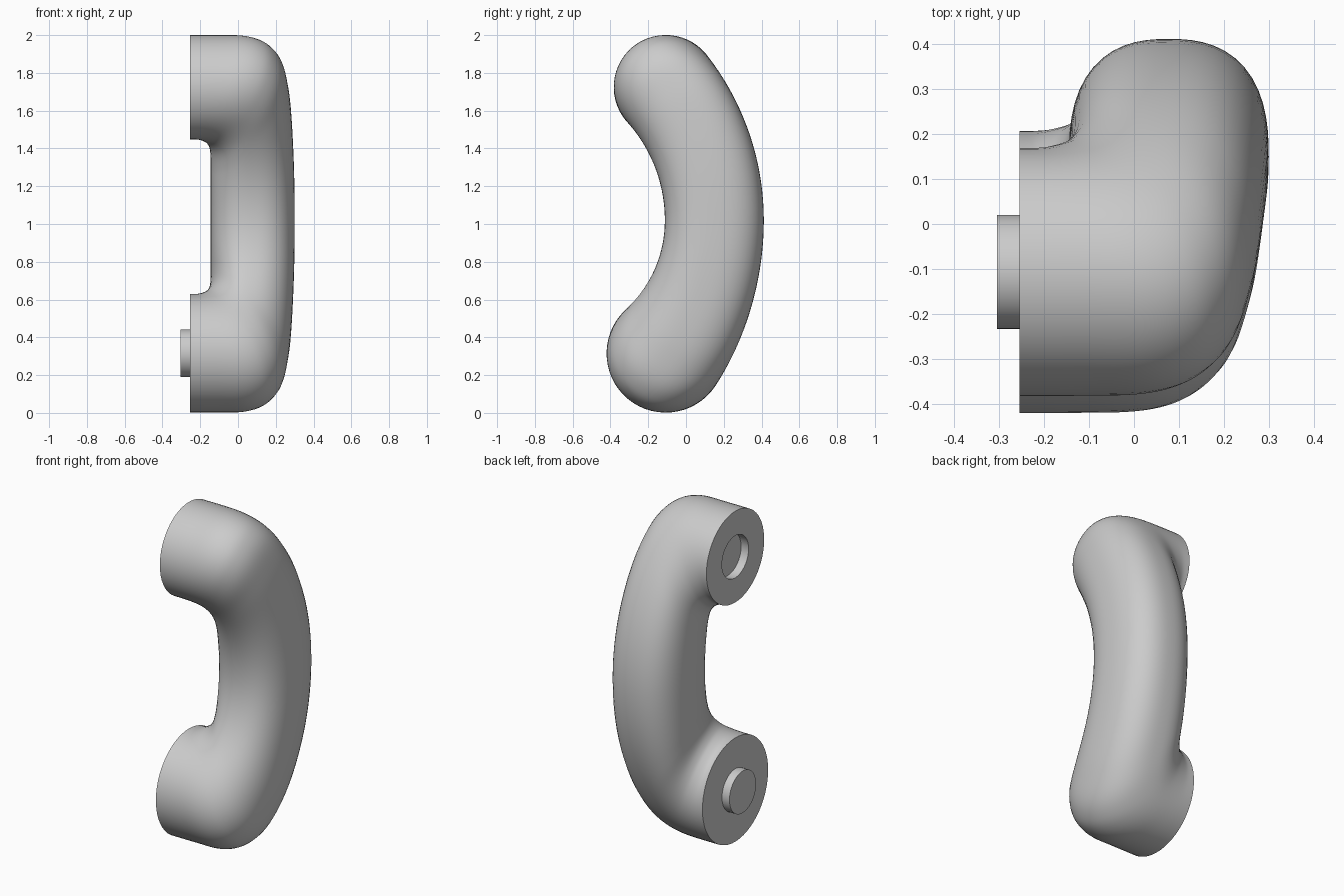
import bpy, bmesh, math
from mathutils import Vector

if "Cube" in bpy.data.objects:
    bpy.data.objects.remove(bpy.data.objects["Cube"])

R = 1.095            # radius of the curved centre line in the YZ plane
CY, CZ = -0.945, 1.02
S_END = 0.765        # arc length from the middle to an end face centre
FACE_X = -0.255
R_TOP, R_LOW = 0.276, 0.314
SIDES, STEPS = 56, 5

# Side profile from end face to grip middle:
# outer progress, outer x, inner progress, inner x
PROFILE = [
    (0.000, FACE_X, 0.000, FACE_X),
    (0.000, -0.100, 0.004, -0.225),
    (0.002, 0.040, 0.040, -0.195),
    (0.028, 0.130, 0.080, -0.175),
    (0.077, 0.190, 0.150, -0.157),
    (0.154, 0.235, 0.240, -0.148),
    (0.270, 0.262, 0.370, -0.145),
    (0.430, 0.281, 0.500, -0.145),
    (0.720, 0.296, 0.740, -0.145),
    (1.000, 0.300, 1.000, -0.145),
]


def half(r, sign):
    return [Vector((sign * (S_END + r) * (1 - g), xo, sign * (S_END - r) * (1 - f), xi))
            for g, xo, f, xi in PROFILE]


def catmull(a, b, c, d, t):
    return 0.5 * (2 * b + (c - a) * t + (2 * a - 5 * b + 4 * c - d) * t * t
                  + (3 * b - a - 3 * c + d) * t ** 3)


def ring(sec, scale=1.0, dx=0.0):
    """Cross-section points spanning the outer and inner profile edges."""
    so, xo, si, xi = sec
    s = (so + si) / 2
    a = s / R
    normal = Vector((0, math.cos(a), math.sin(a)))
    tangent = Vector((0, -math.sin(a), math.cos(a)))
    mid = Vector(((xo + xi) / 2 + dx, CY, CZ)) + normal * R
    axis = tangent * (so - si) / 2 + Vector(((xo - xi) / 2, 0, 0))
    t = min(1, abs(s) / S_END)
    r = R_TOP if s > 0 else R_LOW
    width = 0.262 + (r - 0.262) * t ** 2
    n = 2.5 - 0.5 * t ** 3
    pts = []
    for i in range(SIDES):
        th = 2 * math.pi * i / SIDES
        c, q = math.cos(th), math.sin(th)
        k = scale * (abs(c) ** n + abs(q) ** n) ** (-1 / n)
        pts.append(mid + axis * c * k + normal * width * q * k)
    return pts


# Sections along the whole handset
keys = half(R_TOP, 1) + half(R_LOW, -1)[-2::-1]
sections = []
for i in range(len(keys) - 1):
    b, c = keys[i], keys[i + 1]
    a = keys[i - 1] if i > 0 else b
    d = keys[i + 2] if i + 2 < len(keys) else c
    sections += [catmull(a, b, c, d, k / STEPS) for k in range(STEPS)]
sections.append(keys[-1])

# Recess in the upper face, then the swept body
k = 0.127 / R_TOP
rings = [ring(keys[0], k, 0.05), ring(keys[0], k)] + [ring(s) for s in sections]
bm = bmesh.new()
loops = [[bm.verts.new(p) for p in pts] for pts in rings]
for l0, l1 in zip(loops, loops[1:]):
    for i in range(SIDES):
        j = (i + 1) % SIDES
        bm.faces.new((l0[i], l0[j], l1[j], l1[i]))
bm.faces.new(loops[0])
bm.faces.new(loops[-1])
bmesh.ops.recalc_face_normals(bm, faces=bm.faces)
mesh = bpy.data.meshes.new("curved_handle")
bm.to_mesh(mesh)
bm.free()
body = bpy.data.objects.new("curved_handle", mesh)
bpy.context.collection.objects.link(body)

# Round boss on the lower face
a = -S_END / R
bpy.ops.mesh.primitive_cylinder_add(
    vertices=48, radius=0.127, depth=0.07, rotation=(0, math.pi / 2, 0),
    location=(-0.27, CY + R * math.cos(a), CZ + R * math.sin(a)))
boss = bpy.context.object
boss.name = "lower_boss"

for ob in (body, boss):
    bpy.ops.object.select_all(action='DESELECT')
    ob.select_set(True)
    bpy.context.view_layer.objects.active = ob
    bpy.ops.object.shade_smooth_by_angle(angle=math.radians(40))
